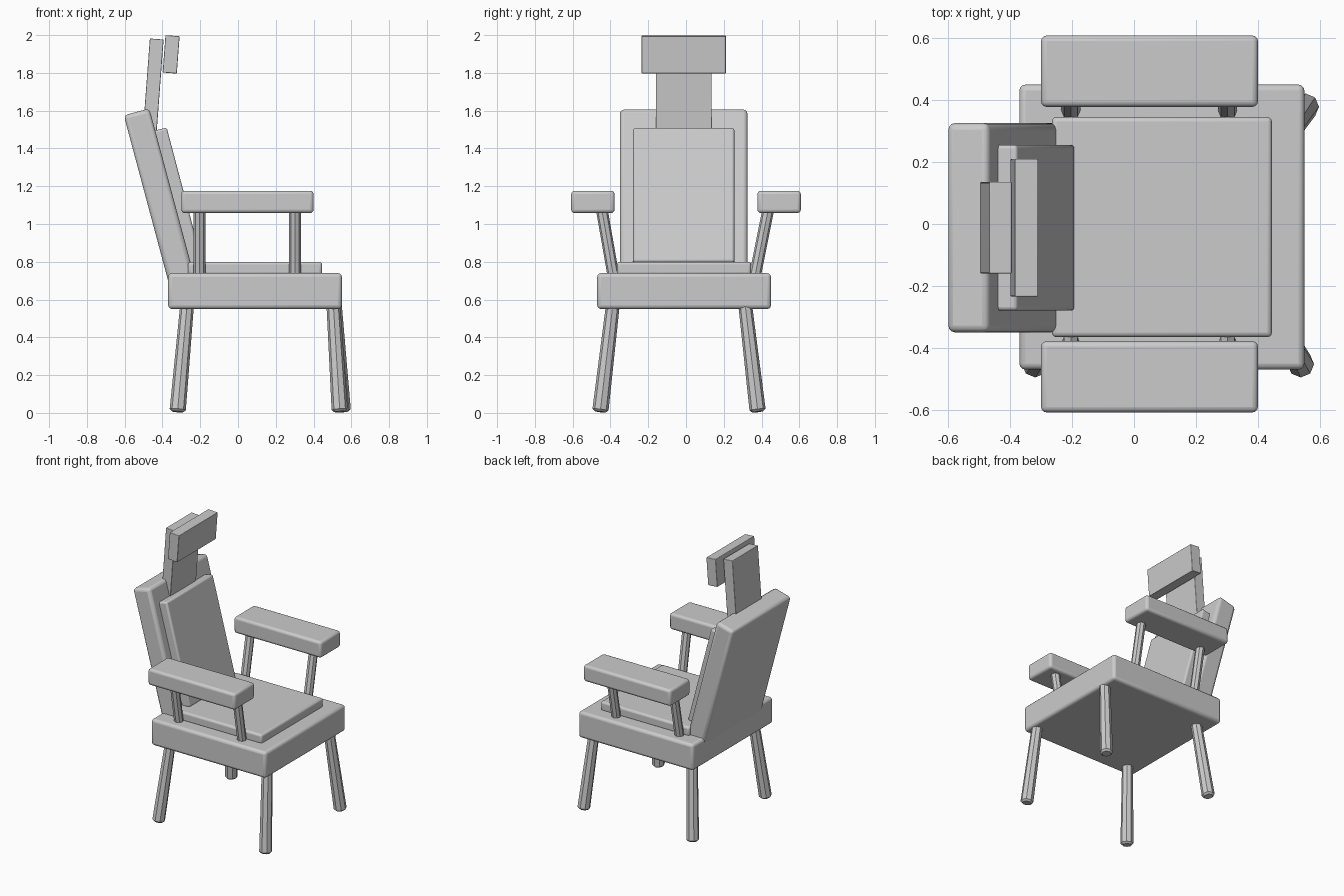
import bpy
from math import radians
from mathutils import Vector

if "Cube" in bpy.data.objects:
    bpy.data.objects.remove(bpy.data.objects["Cube"])


def bevel(obj, width, segments):
    mod = obj.modifiers.new("soft_edges", 'BEVEL')
    mod.width = width
    mod.segments = segments
    mod.limit_method = 'ANGLE'
    mod.angle_limit = radians(60)


def slab(name, center, size, tilt=0, edge=0.018):
    """Rounded box, tilted in degrees around the y axis."""
    bpy.ops.mesh.primitive_cube_add(size=1, location=center)
    obj = bpy.context.object
    obj.name = name
    obj.scale = size
    bpy.ops.object.transform_apply(location=False, rotation=False, scale=True)
    obj.rotation_euler.y = radians(tilt)
    bpy.ops.object.shade_smooth_by_angle(angle=radians(35))
    bevel(obj, edge, 3)
    return obj


def rod(name, bottom, top, r_bottom, r_top, edge=0.0):
    """Eight-sided rod between two points."""
    a, b = Vector(bottom), Vector(top)
    bpy.ops.mesh.primitive_cone_add(vertices=8, radius1=r_bottom, radius2=r_top,
                                    depth=(b - a).length, location=(a + b) / 2)
    obj = bpy.context.object
    obj.name = name
    # keep two flat sides facing front and side
    obj.rotation_mode = 'QUATERNION'
    obj.rotation_quaternion = Vector((0, 0, 1)).rotation_difference(b - a)
    if edge:
        bevel(obj, edge, 1)
    return obj


# Seat and its cushion
slab("seat", (0.09, -0.01, 0.645), (0.92, 0.92, 0.19), edge=0.02)
slab("seat_cushion", (0.09, -0.01, 0.765), (0.71, 0.71, 0.07), edge=0.015)

# Reclined back and its cushion
slab("backrest", (-0.418, -0.012, 1.149), (0.14, 0.675, 0.92), -15, 0.022)
slab("back_cushion", (-0.320, -0.012, 1.146), (0.075, 0.535, 0.735), -14.8, 0.012)

# Head support
slab("headrest_post", (-0.449, -0.012, 1.73), (0.073, 0.295, 0.50), 4.3, 0.004)
slab("headrest", (-0.354, -0.012, 1.898), (0.075, 0.445, 0.198), 4.3, 0.004)

# Armrests, arm posts and legs on both sides
for label, s in (("right", 1), ("left", -1)):
    slab(f"{label}_armrest", (0.05, s * 0.493, 1.117), (0.70, 0.23, 0.118))
    for end, x in (("front", 0.302), ("back", -0.204)):
        rod(f"{label}_{end}_arm_post", (x, s * 0.37 - 0.01, 0.70),
            (x, s * 0.443 - 0.005, 1.09), 0.031, 0.031)
    rod(f"{label}_front_leg", (0.547 + s * 0.008, s * 0.417 - 0.037, 0.006),
        (0.507 + s * 0.004, s * 0.347 - 0.037, 0.60), 0.043, 0.036, 0.012)
    rod(f"{label}_back_leg", (-0.32, s * 0.417 - 0.037, 0.006),
        (-0.267, s * 0.347 - 0.037, 0.60), 0.043, 0.036, 0.012)
